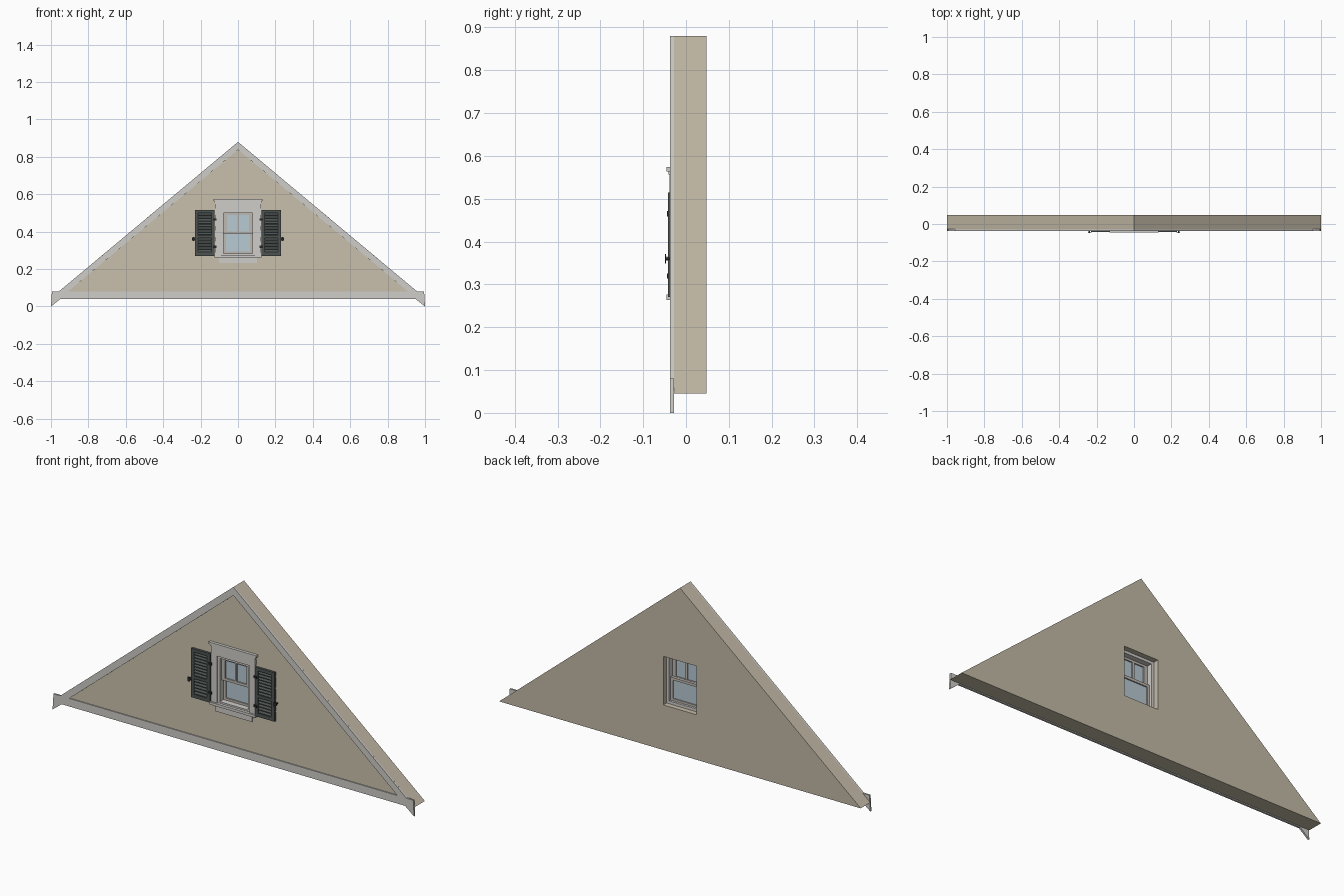
import bpy, bmesh, math

if "Cube" in bpy.data.objects:
    bpy.data.objects.remove(bpy.data.objects["Cube"])


def material(name, r, g, b):
    m = bpy.data.materials.new(name)
    m.diffuse_color = (r, g, b, 1)
    m.use_nodes = True
    m.node_tree.nodes["Principled BSDF"].inputs["Base Color"].default_value = m.diffuse_color
    return m


SIDING = material("beige siding", 0.55, 0.495, 0.385)
TRIM = material("off white trim", 0.62, 0.61, 0.58)
SASH = material("warm grey sash", 0.52, 0.48, 0.44)
SHUTTER = material("dark grey green", 0.075, 0.088, 0.085)
IRON = material("black iron", 0.02, 0.02, 0.022)
GLASS = material("pale blue glass", 0.48, 0.59, 0.65)


def loft(bm, a, b):
    """Closed solid between two matching 3D outlines."""
    va, vb = [bm.verts.new(p) for p in a], [bm.verts.new(p) for p in b]
    bm.faces.new(va)
    bm.faces.new(vb[::-1])
    n = len(va)
    for i in range(n):
        j = (i + 1) % n
        bm.faces.new((va[j], va[i], vb[i], vb[j]))


def plate(bm, pts, y0, y1):
    """Front-view outline (x, z) given thickness in y."""
    loft(bm, [(x, y0, z) for x, z in pts], [(x, y1, z) for x, z in pts])


def box(bm, x0, x1, y0, y1, z0, z1):
    plate(bm, [(x0, z0), (x1, z0), (x1, z1), (x0, z1)], y0, y1)


def finish(name, bm, mat):
    bmesh.ops.recalc_face_normals(bm, faces=bm.faces)
    me = bpy.data.meshes.new(name)
    bm.to_mesh(me)
    bm.free()
    me.materials.append(mat)
    ob = bpy.data.objects.new(name, me)
    bpy.context.collection.objects.link(ob)
    return ob


def boxes(name, mat, *dims):
    bm = bmesh.new()
    for d in dims:
        box(bm, *d)
    return finish(name, bm, mat)


WF, WB, TF = -0.028, 0.048, -0.037      # wall front, wall back, trim front
BASE, APEX = 0.045, 0.88
SLOPE = APEX - BASE
HX, HZ0, HZ1 = 0.092, 0.27, 0.513       # window opening

# Triangular wall with the window opening cut through
outline = [(-1, BASE), (1, BASE), (0, APEX),
           (-HX, HZ0), (HX, HZ0), (HX, HZ1), (-HX, HZ1)]
bm = bmesh.new()
f = [bm.verts.new((x, WF, z)) for x, z in outline]
b = [bm.verts.new((x, WB, z)) for x, z in outline]
for side in (f, b):
    for ids in ((0, 1, 4, 3), (1, 2, 5, 4), (2, 0, 3, 6, 5)):
        bm.faces.new([side[i] for i in ids])
for ring in ((0, 1, 2), (3, 4, 5, 6)):
    for i, j in zip(ring, ring[1:] + ring[:1]):
        bm.faces.new((f[i], f[j], b[j], b[i]))
finish("gable_wall", bm, SIDING)

# Lapped siding boards, split around the window
bm = bmesh.new()
ROWS = 13
step = (0.84 - 0.08) / ROWS
for k in range(ROWS):
    z0 = 0.08 + k * step
    z1 = z0 + step
    xa, xb = [max((0.85 - z) / SLOPE, 0.002) for z in (z0, z1)]
    if z1 > HZ0 and z0 < HZ1:
        outlines = [[(s * 0.1, z0), (s * xa, z0), (s * xb, z1), (s * 0.1, z1)] for s in (-1, 1)]
    else:
        outlines = [[(-xa, z0), (xa, z0), (xb, z1), (-xb, z1)]]
    for pts in outlines:
        front = [(x, WF - (0.004 if z == z0 else 0.0005), z) for x, z in pts]
        loft(bm, front, [(x, WF + 0.001, z) for x, z in pts])
finish("lap_siding", bm, SIDING)

# Sloping rake boards under the roof edge
for s, side in ((-1, "left"), (1, "right")):
    bm = bmesh.new()
    plate(bm, [(0, APEX), (s * 0.958, 0.08), (s * 0.908, 0.08), (0, 0.838)], TF, WF)
    finish(side + "_rake_board", bm, TRIM)

# Base board with flared ends that drop to the ground line
bm = bmesh.new()
plate(bm, [(-1, 0), (-0.95, 0.04), (0.95, 0.04), (1, 0), (0.995, 0.08), (0.96, 0.08),
           (-0.96, 0.08), (-0.995, 0.08)], TF, WF)
finish("base_board", bm, TRIM)

# Window casing, header with cap, sill and apron
boxes("window_casing", TRIM,
      (-0.122, -0.09, -0.038, WF, 0.275, 0.513),
      (0.09, 0.122, -0.038, WF, 0.275, 0.513),
      (-0.122, 0.122, -0.038, WF, 0.511, 0.562))
boxes("header_cap", TRIM, (-0.132, 0.132, -0.045, WF, 0.563, 0.574),
      (-0.126, 0.126, -0.041, WF, 0.557, 0.563))
boxes("window_sill", TRIM, (-0.126, 0.126, -0.046, 0.0, 0.263, 0.276))
boxes("sill_apron", TRIM, (-0.102, 0.102, -0.036, WF, 0.232, 0.264))

# Jamb lining inside the opening
boxes("window_jamb", TRIM,
      (-HX, -0.078, -0.032, 0.022, HZ0, HZ1), (0.078, HX, -0.032, 0.022, HZ0, HZ1),
      (-0.078, 0.078, -0.032, 0.022, 0.5, HZ1), (-0.078, 0.078, -0.032, 0.022, HZ0, 0.284))


def sash(name, z0, z1, y0, y1, w, muntin):
    """Sash frame with a glass pane and an optional middle bar."""
    x = 0.079
    bars = [(-x, -x + w, y0, y1, z0, z1), (x - w, x, y0, y1, z0, z1),
            (-x + w, x - w, y0, y1, z0, z0 + 0.013), (-x + w, x - w, y0, y1, z1 - 0.013, z1)]
    if muntin:
        bars.append((-0.005, 0.005, y0, y1, z0 + 0.013, z1 - 0.013))
    boxes(name + "_sash", SASH, *bars)
    ym = (y0 + y1) / 2
    boxes(name + "_glass", GLASS, (-x + w, x - w, ym - 0.001, ym + 0.001, z0 + 0.012, z1 - 0.012))


sash("upper", 0.388, 0.502, -0.018, -0.004, 0.02, True)
sash("lower", 0.282, 0.4, -0.003, 0.011, 0.014, False)

# Louvred shutters with hinges and holdback latches
for s, side in ((-1, "left"), (1, "right")):
    def span(a, c):
        return tuple(sorted((s * a, s * c)))

    y0, y1, z0, z1 = -0.042, -0.030, 0.27, 0.515
    rails = [(z0, z0 + 0.018), (0.366, 0.38), (z1 - 0.016, z1)]
    boxes(side + "_shutter_frame", SHUTTER,
          (*span(0.125, 0.141), y0, y1, z0, z1), (*span(0.215, 0.231), y0, y1, z0, z1),
          *[(*span(0.141, 0.215), y0, y1, a, c) for a, c in rails],
          (*span(0.141, 0.215), -0.032, -0.030, z0, z1))
    bm = bmesh.new()
    xl, xr = span(0.141, 0.215)
    for (_, low), (high, _) in zip(rails, rails[1:]):
        n = round((high - low) / 0.0155)
        d = (high - low) / n
        for i in range(n):
            z = low + i * d
            sec = [(-0.041, z + 0.001), (-0.041, z + 0.004), (-0.032, z + d), (-0.032, z + d - 0.004)]
            loft(bm, [(xl, y, q) for y, q in sec], [(xr, y, q) for y, q in sec])
    finish(side + "_shutter_slats", bm, SHUTTER)

    boxes(side + "_shutter_hinges", IRON,
          *[(*span(0.116, 0.134), -0.044, -0.037, z - 0.006, z + 0.006) for z in (0.32, 0.465)])
    boxes(side + "_shutter_latch", IRON,
          (*span(0.228, 0.245), -0.046, -0.043, 0.355, 0.365),
          (*span(0.235, 0.242), -0.049, WF, 0.357, 0.363),
          (*span(0.232, 0.244), -0.049, -0.047, 0.349, 0.371))
